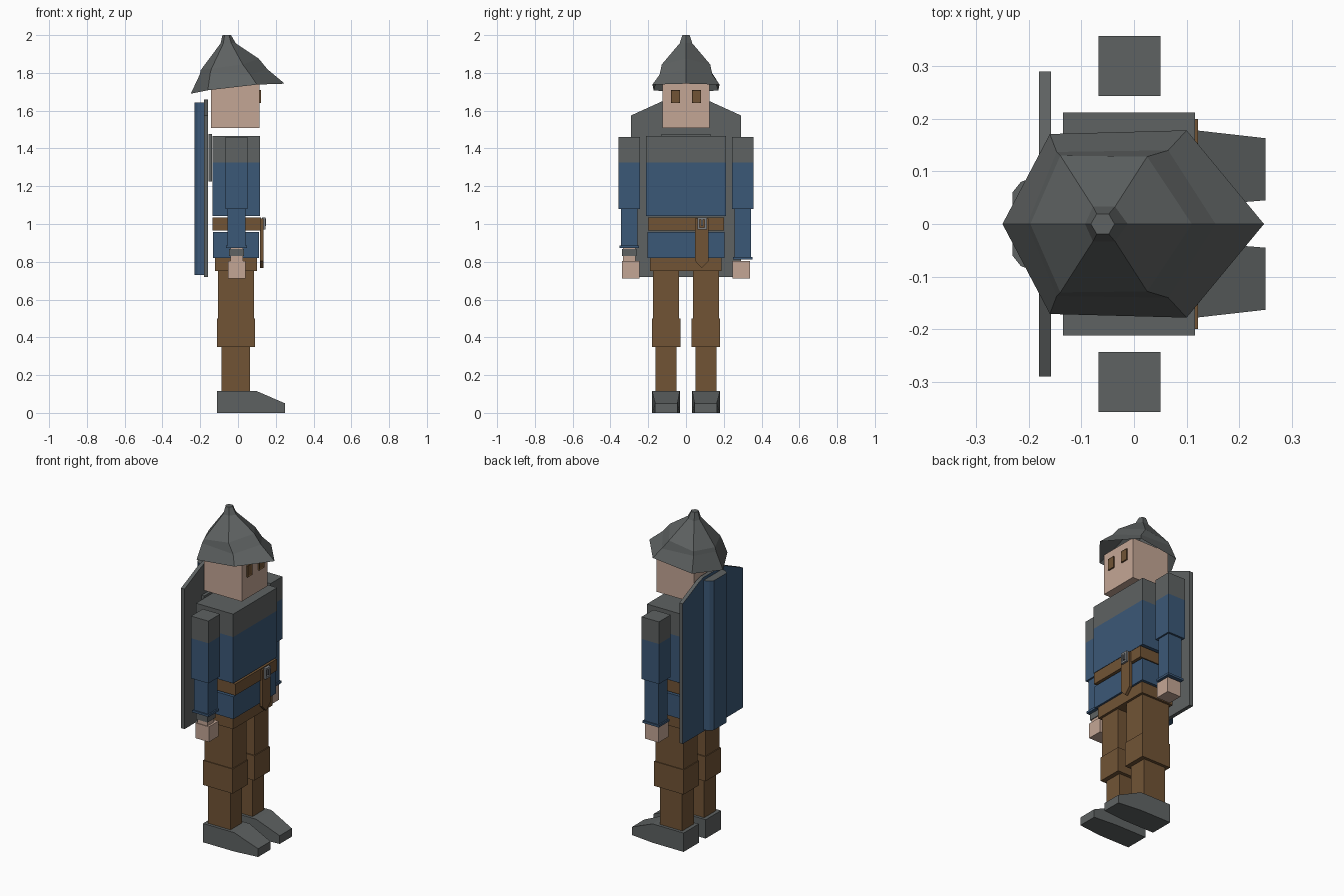
import bpy, bmesh, math

if "Cube" in bpy.data.objects:
    bpy.data.objects.remove(bpy.data.objects["Cube"])


def material(name, rgb):
    m = bpy.data.materials.new(name)
    m.diffuse_color = (*rgb, 1)
    m.use_nodes = True
    m.node_tree.nodes["Principled BSDF"].inputs["Base Color"].default_value = m.diffuse_color
    return m


GREY = material("iron grey", (0.112, 0.122, 0.122))
BLUE = material("cloth blue", (0.044, 0.098, 0.185))
BROWN = material("leather brown", (0.165, 0.088, 0.036))
SKIN = material("skin", (0.55, 0.38, 0.30))
STEEL = material("buckle steel", (0.21, 0.22, 0.23))


def finish(bm, name, *mats):
    bmesh.ops.recalc_face_normals(bm, faces=bm.faces)
    me = bpy.data.meshes.new(name)
    bm.to_mesh(me)
    bm.free()
    for m in mats:
        me.materials.append(m)
    ob = bpy.data.objects.new(name, me)
    bpy.context.collection.objects.link(ob)
    return ob


def box(name, x, y, z, *mats, split=None):
    """Box from ranges; faces above height `split` take the second material."""
    bm = bmesh.new()
    bmesh.ops.create_cube(bm, size=1)
    for v in bm.verts:
        v.co = [r[0] + (c + 0.5) * (r[1] - r[0]) for r, c in zip((x, y, z), v.co)]
    if split is not None:
        bmesh.ops.bisect_plane(bm, geom=bm.verts[:] + bm.edges[:] + bm.faces[:],
                               plane_co=(0, 0, split), plane_no=(0, 0, 1))
        for f in bm.faces:
            f.material_index = int(f.calc_center_median().z > split)
    return finish(bm, name, *mats)


def prism(name, points, a, b, place, *mats):
    """Extrude a 2D outline from a to b; place(p, q, depth) gives the 3D position."""
    bm = bmesh.new()
    ends = [[bm.verts.new(place(p, q, d)) for p, q in points] for d in (a, b)]
    for e in ends:
        bm.faces.new(e)
    n = len(points)
    for i in range(n):
        j = (i + 1) % n
        bm.faces.new((ends[0][i], ends[0][j], ends[1][j], ends[1][i]))
    return finish(bm, name, *mats)


def span(side, a, b):
    return tuple(sorted((side * a, side * b)))


# Legs and shoes
for side, tag in ((-1, "right"), (1, "left")):
    box(tag + "_thigh", (-.105, .085), span(side, .038, .175), (.50, .75), BROWN)
    box(tag + "_knee", (-.11, .09), span(side, .03, .18), (.35, .50), BROWN)
    box(tag + "_shin", (-.088, .063), span(side, .05, .162), (.11, .35), BROWN)
    shoe = prism(tag + "_shoe", [(-.11, 0), (.10, 0), (.25, 0), (.25, .05), (.10, .115), (-.11, .115)],
                 side * .033, side * .18, lambda p, q, d: (p, d, q), GREY)
    for v in shoe.data.vertices:
        if v.co.x > .2:  # tapered toe
            v.co.y = side * (.045 if abs(v.co.y) < .1 else .163)

# Arms and hands
for side, tag in ((-1, "right"), (1, "left")):
    low = .88 if side < 0 else .82
    box(tag + "_upper_arm", (-.067, .05), span(side, .243, .357), (1.08, 1.46), BLUE, GREY, split=1.325)
    box(tag + "_forearm", (-.055, .04), span(side, .257, .345), (low, 1.08), BLUE)
    box(tag + "_cuff", (-.063, .048), span(side, .25, .352), (low - .008, low + .005), BLUE)
    y_hand = span(side, .245, .338)
    box(tag + "_hand", (-.052, .04), y_hand, (.712, .805), SKIN)
    if side < 0:
        box("bracer", (-.047, .032), span(side, .262, .34), (.83, .868), GREY)
        box("wrist", (-.04, .027), span(side, .268, .334), (.80, .875), SKIN)

# Torso
box("hips", (-.122, .10), (-.19, .188), (.75, .82), BROWN)
box("tunic_skirt", (-.133, .112), (-.205, .205), (.82, .957), BLUE)
box("belt", (-.135, .122), (-.2, .2), (.965, .035 + 1), BROWN)
box("tunic", (-.135, .116), (-.212, .212), (1.042, 1.465), BLUE, GREY, split=1.325)

# Hanging belt end and buckle
prism("belt_end", [(.047, 1.03), (.047, .805), (.083, .768), (.12, .805), (.12, 1.03)],
      .116, .134, lambda p, q, d: (d, p, q), BROWN)
for y, z in (((.06, .072), (.97, 1.035)), ((.098, .11), (.97, 1.035)),
             ((.072, .098), (.97, .982)), ((.072, .098), (1.023, 1.035))):
    box("buckle_side", (.128, .146), y, z, STEEL)
box("buckle_pin", (.13, .148), (.08, .09), (.99, 1.03), STEEL)

# Head and eyes
box("head", (-.142, .113), (-.125, .125), (1.508, 1.76), SKIN)
for side in (-1, 1):
    bm = bmesh.new()
    bmesh.ops.create_cube(bm, size=1)
    for v in bm.verts:
        v.co = (.117 + v.co.x * .01, side * .056 + v.co.y * .048, 1.675 + v.co.z * .07)
    bm.normal_update()
    front = [f for f in bm.faces if f.normal.x > .9]
    bmesh.ops.inset_region(bm, faces=front, thickness=.008, depth=-.003)
    finish(bm, "eye", BROWN)

# Helmet: rings of (front, front side, back side, back), mirrored in y
rings = [
    [(.247, 0, 1.743), (.10, .178, 1.738), (-.16, .171, 1.708), (-.25, 0, 1.69)],
    [(.155, 0, 1.82), (.065, .14, 1.79), (-.147, .137, 1.80), (-.203, 0, 1.79)],
    [(.11, 0, 1.875), (.025, .128, 1.845), (-.14, .13, 1.823), (-.197, 0, 1.815)],
    [(-.012, 0, 1.957), (-.036, .033, 1.957), (-.078, .033, 1.955), (-.093, 0, 1.955)],
    [(-.037, 0, 2.0), (-.048, .019, 2.0), (-.071, .019, 2.0), (-.082, 0, 2.0)],
]
bm = bmesh.new()
loops = []
for r in rings:
    loop = r + [(x, -y, z) for x, y, z in (r[2], r[1])]
    loops.append([bm.verts.new(c) for c in loop])
for lo, hi in zip(loops, loops[1:]):
    for i in range(6):
        j = (i + 1) % 6
        bm.faces.new((lo[i], lo[j], hi[j], hi[i]))
bm.faces.new(loops[-1])
finish(bm, "helmet", GREY)

# Shield on the back: grey plate with a blue outer face
shield = prism("shield", [(-.29, .72), (.29, .72), (.29, 1.575), (.125, 1.65), (.09, 1.66),
                          (-.09, 1.66), (-.125, 1.65), (-.29, 1.575)],
               -.181, -.158, lambda p, q, d: (d, p, q), GREY, BLUE)
for f in shield.data.polygons:
    f.material_index = int(f.normal.x < -.9)

# Raised shield ridge, grey on its top end
ridge = prism("shield_ridge", [(-.181, -.092), (-.181, .092), (-.215, .08), (-.231, .06),
                               (-.231, -.06), (-.215, -.08)],
              .73, 1.642, lambda p, q, d: (p, q, d), BLUE, GREY)
for f in ridge.data.polygons:
    f.material_index = int(f.normal.z > .9)

# Carrying pad between shield and back
box("shield_pad", (-.155, -.137), (-.13, .13), (1.225, 1.477), GREY)
